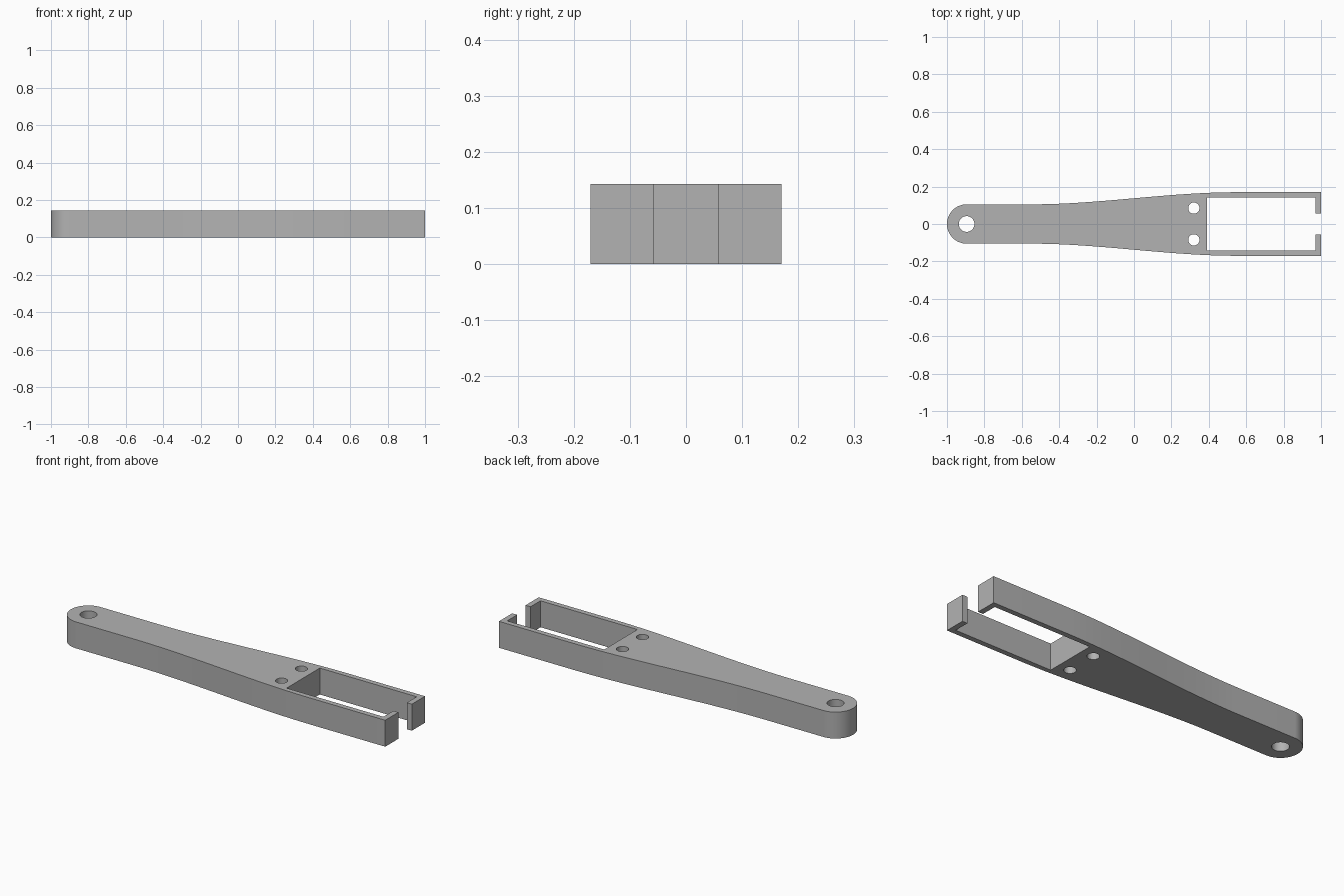
import bpy
import bmesh
from math import pi, sin, cos

if "Cube" in bpy.data.objects:
    bpy.data.objects.remove(bpy.data.objects["Cube"], do_unlink=True)

HEIGHT = 0.143
R_END, HALF_HEAD = 0.105, 0.17      # half widths of the grip and of the fork
X_END = R_END - 1                   # centre of the rounded end
SLOT_X, LIP_X = 0.39, 0.97          # slot floor and inner face of the lips
SLOT_Y, GAP_Y = 0.142, 0.057        # half widths of the slot and its mouth


def half_width(x):
    """Grip width eased smoothly into the fork width."""
    t = min(max((x + 0.55) / 1.1, 0), 1)
    return R_END + (HALF_HEAD - R_END) * t * t * (3 - 2 * t)


def circle(x, y, r, n=48):
    return [(x + r * cos(2 * pi * i / n), y + r * sin(2 * pi * i / n))
            for i in range(n)]


# Upper half of the outline: rounded end, flared side, lip, slot
STEPS = 24
upper = [(X_END - R_END * cos(pi / 2 * i / STEPS), R_END * sin(pi / 2 * i / STEPS))
         for i in range(STEPS + 1)]
for i in range(STEPS + 1):
    x = -0.55 + 1.1 * i / STEPS
    upper.append((x, half_width(x)))
upper += [(1, HALF_HEAD), (1, GAP_Y), (LIP_X, GAP_Y),
          (LIP_X, SLOT_Y), (SLOT_X, SLOT_Y)]
# Mirror it, leaving out the shared tip of the rounded end
outline = upper + [(x, -y) for x, y in reversed(upper[1:])]

# Flat profile with one pivot hole and two screw holes, extruded to thickness
curve = bpy.data.curves.new("fork_arm", 'CURVE')
curve.dimensions = '2D'
curve.fill_mode = 'BOTH'
curve.extrude = HEIGHT / 2
loops = [outline, circle(X_END, 0, 0.042)]
loops += [circle(0.32, side * 0.085, 0.03) for side in (1, -1)]
for loop in loops:
    spline = curve.splines.new('POLY')
    spline.points.add(len(loop) - 1)
    for point, (x, y) in zip(spline.points, loop):
        point.co = (x, y, 0, 1)
    spline.use_cyclic_u = True

arm = bpy.data.objects.new("fork_arm", curve)
bpy.context.collection.objects.link(arm)
bpy.ops.object.select_all(action='DESELECT')
arm.select_set(True)
bpy.context.view_layer.objects.active = arm
bpy.ops.object.convert(target='MESH')
arm = bpy.context.object

# Weld into one closed solid standing on the floor
bm = bmesh.new()
bm.from_mesh(arm.data)
bmesh.ops.remove_doubles(bm, verts=bm.verts, dist=0.0001)
bmesh.ops.translate(bm, verts=bm.verts, vec=(0, 0, HEIGHT / 2))
bmesh.ops.recalc_face_normals(bm, faces=bm.faces)
bm.to_mesh(arm.data)
bm.free()

# Plain grey finish
grey = bpy.data.materials.new("plain grey")
grey.use_nodes = True
colour = (0.45, 0.45, 0.45, 1)
grey.diffuse_color = colour
grey.node_tree.nodes["Principled BSDF"].inputs["Base Color"].default_value = colour
arm.data.materials.clear()
arm.data.materials.append(grey)
for face in arm.data.polygons:
    face.material_index = 0
bpy.ops.object.shade_smooth_by_angle()
